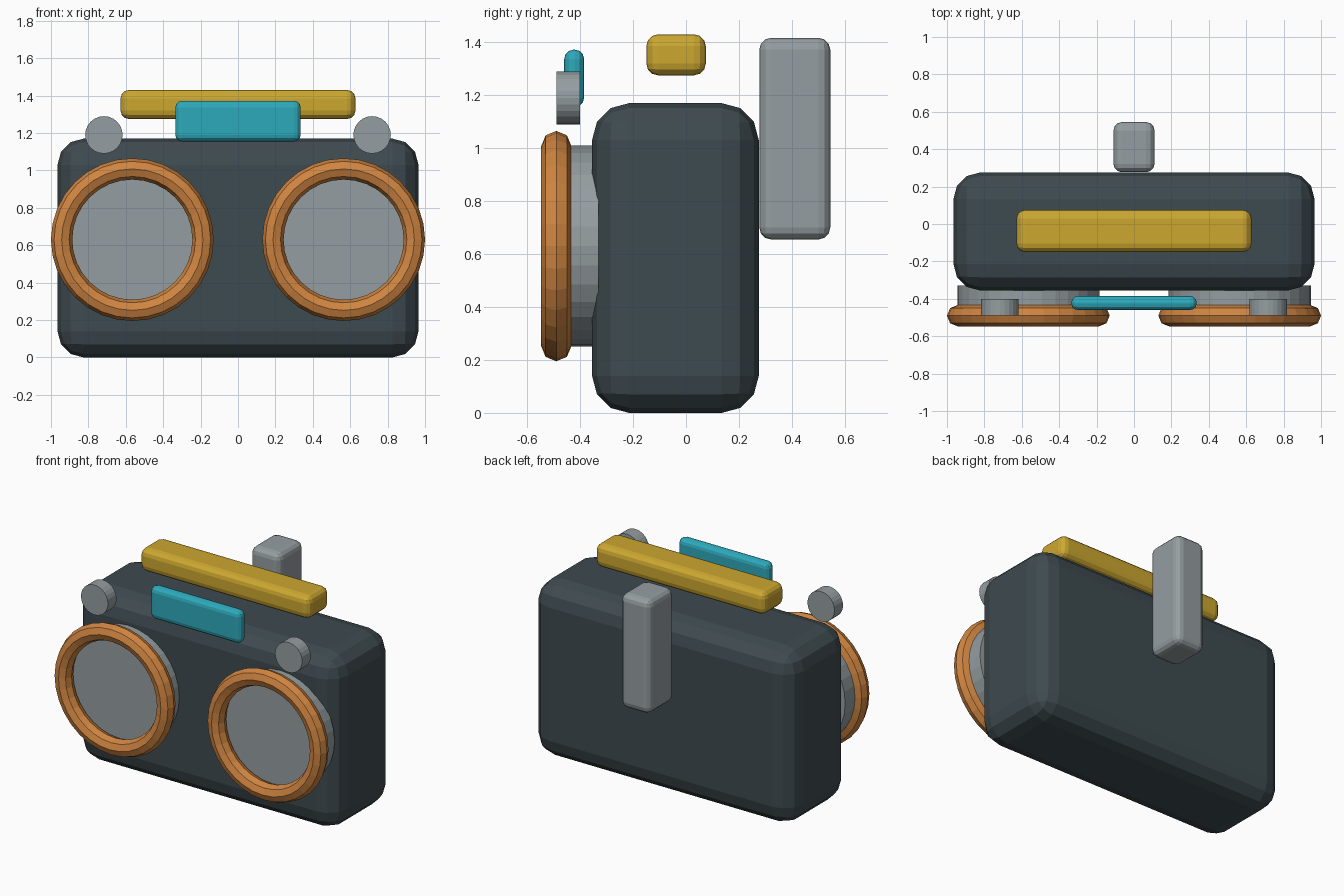
import bpy
import math

if "Cube" in bpy.data.objects:
    bpy.data.objects.remove(bpy.data.objects["Cube"])


def material(name, rgb):
    m = bpy.data.materials.new(name)
    m.diffuse_color = (*rgb, 1)
    m.use_nodes = True
    m.node_tree.nodes["Principled BSDF"].inputs["Base Color"].default_value = m.diffuse_color
    return m


SLATE = material("dark slate", (0.048, 0.069, 0.079))
GREY = material("metal grey", (0.30, 0.34, 0.355))
COPPER = material("copper orange", (0.63, 0.235, 0.053))
TEAL = material("teal", (0.027, 0.40, 0.50))
YELLOW = material("mustard yellow", (0.61, 0.39, 0.03))


def finish(name, mat):
    ob = bpy.context.object
    ob.name = name
    ob.data.materials.append(mat)
    return ob


def rounded_box(name, lo, hi, radius, mat, segments=3):
    """Box between two corners with rounded edges."""
    centre = [(a + b) / 2 for a, b in zip(lo, hi)]
    bpy.ops.mesh.primitive_cube_add(size=1, location=centre)
    ob = finish(name, mat)
    for v in ob.data.vertices:
        v.co = [c * (b - a) for c, a, b in zip(v.co, lo, hi)]
    bevel = ob.modifiers.new("rounding", "BEVEL")
    bevel.width = radius
    bevel.segments = segments
    bevel.limit_method = "NONE"
    return ob


def disc(name, x, z, radius, y0, y1, sides, mat):
    """Cylinder whose axis runs front to back."""
    bpy.ops.mesh.primitive_cylinder_add(
        vertices=sides, radius=radius, depth=y1 - y0,
        location=(x, (y0 + y1) / 2, z), rotation=(math.pi / 2, 0, 0))
    return finish(name, mat)


# main case
rounded_box("case", (-0.965, -0.355, 0), (0.965, 0.275, 1.17), 0.14, SLATE)

# floating carry handle
rounded_box("handle", (-0.628, -0.15, 1.275), (0.628, 0.075, 1.43), 0.045, YELLOW)

# display plate
rounded_box("display", (-0.335, -0.46, 1.155), (0.335, -0.385, 1.372), 0.035, TEAL)

# rear block
rounded_box("rear_block", (-0.11, 0.277, 0.655), (0.11, 0.545, 1.417), 0.045, GREY)

# speakers and knobs, mirrored left and right
for side, s in (("left", -1), ("right", 1)):
    disc(side + "_speaker", s * 0.565, 0.63, 0.38, -0.435, -0.33, 32, GREY)
    bpy.ops.mesh.primitive_torus_add(
        major_radius=0.378, minor_radius=0.057, major_segments=32,
        minor_segments=8, location=(s * 0.565, -0.49, 0.63),
        rotation=(math.pi / 2, 0, 0))
    finish(side + "_speaker_ring", COPPER)
    disc(side + "_knob", s * 0.717, 1.19, 0.1, -0.49, -0.40, 24, GREY)
